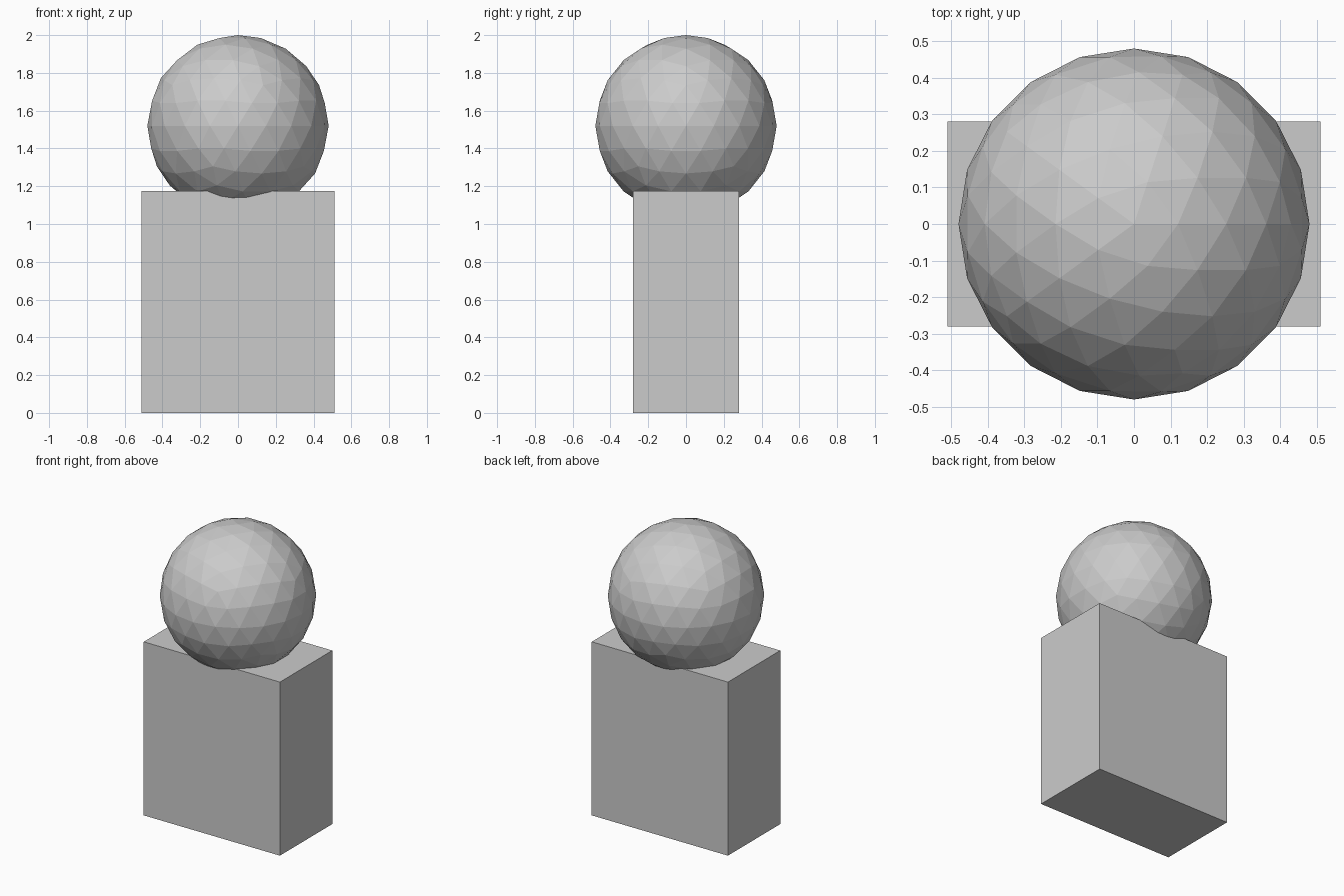
import bpy

if "Cube" in bpy.data.objects:
    bpy.data.objects.remove(bpy.data.objects["Cube"])

# Rectangular block standing on the ground
bpy.ops.mesh.primitive_cube_add(size=1, location=(0, 0, 0.5875))
block = bpy.context.object
block.name = "block_body"
block.scale = (1.02, 0.56, 1.175)
bpy.ops.object.transform_apply(location=False, rotation=False, scale=True)

# Faceted ball sunk into the top of the block
bpy.ops.mesh.primitive_ico_sphere_add(subdivisions=3, radius=0.48, location=(0, 0, 1.52))
ball = bpy.context.object
ball.name = "ball_head"
bpy.ops.object.shade_flat()
